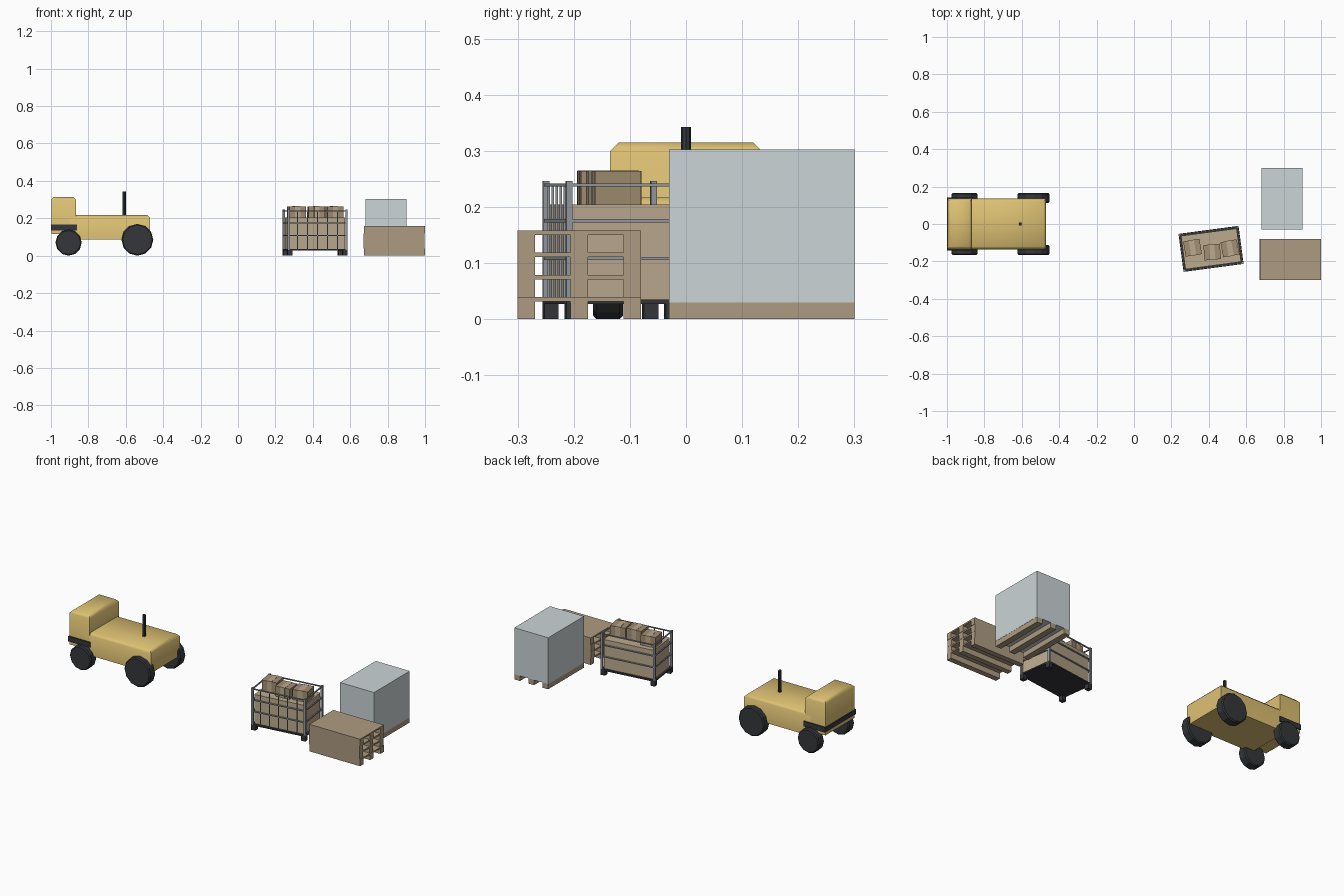
import bpy, bmesh, math
from mathutils import Matrix, Vector

if "Cube" in bpy.data.objects:
    bpy.data.objects.remove(bpy.data.objects["Cube"])


def material(name, rgb):
    m = bpy.data.materials.new(name)
    m.diffuse_color = (*rgb, 1)
    m.use_nodes = True
    m.node_tree.nodes["Principled BSDF"].inputs["Base Color"].default_value = m.diffuse_color
    return m


YELLOW = material("yellow_paint", (0.72, 0.53, 0.17))
DARK = material("dark_rubber", (0.035, 0.037, 0.042))
STEEL = material("steel", (0.30, 0.32, 0.35))
WOOD = material("wood", (0.42, 0.33, 0.22))
CARD = material("cardboard", (0.50, 0.40, 0.27))
CARTON = material("carton", (0.36, 0.27, 0.17))
WRAP = material("wrap", (0.60, 0.66, 0.67))


def finish(bm, name, mat, matrix=None, smooth=False):
    if matrix is not None:
        bm.transform(matrix)
    bmesh.ops.recalc_face_normals(bm, faces=bm.faces)
    me = bpy.data.meshes.new(name)
    bm.to_mesh(me)
    bm.free()
    ob = bpy.data.objects.new(name, me)
    bpy.context.collection.objects.link(ob)
    me.materials.append(mat)
    if smooth:
        bpy.ops.object.select_all(action='DESELECT')
        ob.select_set(True)
        bpy.context.view_layer.objects.active = ob
        bpy.ops.object.shade_smooth_by_angle(angle=math.radians(50))
    return ob


def add_box(bm, x, y, z):
    """Box from (min, max) ranges."""
    lo, hi = Vector((x[0], y[0], z[0])), Vector((x[1], y[1], z[1]))
    m = Matrix.Translation((lo + hi) / 2) @ Matrix.Diagonal((*(hi - lo), 1))
    bmesh.ops.create_cube(bm, size=1, matrix=m)


def boxes(name, mat, ranges, matrix=None):
    bm = bmesh.new()
    for r in ranges:
        add_box(bm, *r)
    return finish(bm, name, mat, matrix)


def hull(name, x, y, z, bevel):
    """Body block with chamfered top edges."""
    bm = bmesh.new()
    add_box(bm, x, y, z)
    top = [e for e in bm.edges if all(v.co.z > z[1] - 1e-4 for v in e.verts)]
    bmesh.ops.bevel(bm, geom=top, offset=bevel, segments=1, affect='EDGES')
    return finish(bm, name, YELLOW, smooth=True)


# tow tractor
hull("tractor_body", (-0.90, -0.47), (-0.135, 0.135), (0.087, 0.217), 0.014)
hull("tractor_cab", (-0.998, -0.866), (-0.135, 0.135), (0.117, 0.315), 0.015)
boxes("rear_bumper", DARK, [((-1.0, -0.86), (-0.142, 0.142), (0.136, 0.166))])
bm = bmesh.new()
bmesh.ops.create_cone(bm, cap_ends=True, segments=8, radius1=0.009, radius2=0.009,
                      depth=0.15, matrix=Matrix.Translation((-0.608, 0, 0.267)))
finish(bm, "exhaust_pipe", DARK)

# wheels with chamfered rims
for label, x, r in (("front", -0.538, 0.085), ("rear", -0.906, 0.07)):
    for side, s in (("right", -1), ("left", 1)):
        bm = bmesh.new()
        bmesh.ops.create_cone(bm, cap_ends=True, segments=12, radius1=r, radius2=r, depth=0.053)
        rims = [e for e in bm.edges if abs(e.verts[0].co.z - e.verts[1].co.z) < 1e-5]
        bmesh.ops.bevel(bm, geom=rims, offset=0.006, segments=1, affect='EDGES')
        m = Matrix.Translation((x, s * 0.139, r)) @ Matrix.Rotation(math.pi / 2, 4, 'X')
        finish(bm, f"{label}_{side}_wheel", DARK, m)

# mesh cage, turned slightly
L, W = 0.162, 0.1025
CAGE = Matrix.Translation((0.412, -0.133, 0)) @ Matrix.Rotation(math.radians(7.6), 4, 'Z')
corners = [(sx, sy) for sx in (-1, 1) for sy in (-1, 1)]


def corner(sx, sy, size, z):
    return (sorted((sx * L, sx * (L - size))), sorted((sy * W, sy * (W - size))), z)


boxes("cage_base", DARK, [((-L, L), (-W, W), (0.027, 0.035))], CAGE)
boxes("cage_feet", DARK, [corner(sx, sy, 0.026, (0, 0.028)) for sx, sy in corners], CAGE)
boxes("cage_posts", STEEL, [corner(sx, sy, 0.011, (0.03, 0.246)) for sx, sy in corners], CAGE)
rails = []
for z in (0.108, 0.175, 0.239):
    zr = (z - 0.003, z + 0.003)
    for s in (-1, 1):
        rails.append(((-L, L), sorted((s * (W - 0.002), s * (W - 0.008))), zr))
        rails.append((sorted((s * (L - 0.002), s * (L - 0.008))), (-W, W), zr))
boxes("cage_rails", STEEL, rails, CAGE)
bars = []
for i in range(1, 6):
    x = -L + 2 * L * i / 6
    bars.append(((x - 0.002, x + 0.002), (-W + 0.002, -W + 0.006), (0.03, 0.239)))
boxes("cage_front_bars", STEEL, bars, CAGE)

# cage load: big crate and three taped cartons
boxes("crate", CARD, [((-0.15, 0.15), (-0.09, 0.09), (0.035, 0.204))], CAGE)
for i, (x, y, a) in enumerate(((0.313, -0.127, 9), (0.418, -0.150, 5), (0.513, -0.130, 11))):
    m = Matrix.Translation((x, y, 0)) @ Matrix.Rotation(math.radians(a), 4, 'Z')
    boxes(f"carton_{i + 1}", CARTON, [((-0.044, 0.044), (-0.041, 0.041), (0.204, 0.264))], m)
    boxes(f"carton_tape_{i + 1}", CARD, [((-0.014, 0.014), (-0.042, 0.042), (0.204, 0.265))], m)

# stack of pallets: three runners and a deck each
H = 0.0395
for i, dx in enumerate((0.002, -0.001, 0.0, 0.002)):
    z = i * H
    xr = (0.671 + dx, 0.998 + dx)
    parts = [(xr, (y, y + 0.031), (z, z + H - 0.008)) for y in (-0.30, -0.206, -0.111)]
    parts.append((xr, (-0.30, -0.08), (z + H - 0.008, z + H)))
    boxes(f"pallet_{i + 1}", WOOD, parts)

# wrapped load on runners
boxes("load_runners", WOOD, [((x, x + 0.036), (-0.03, 0.30), (0, 0.03))
                             for x in (0.683, 0.774, 0.865)])
boxes("wrapped_load", WRAP, [((0.682, 0.902), (-0.03, 0.30), (0.03, 0.302))])
